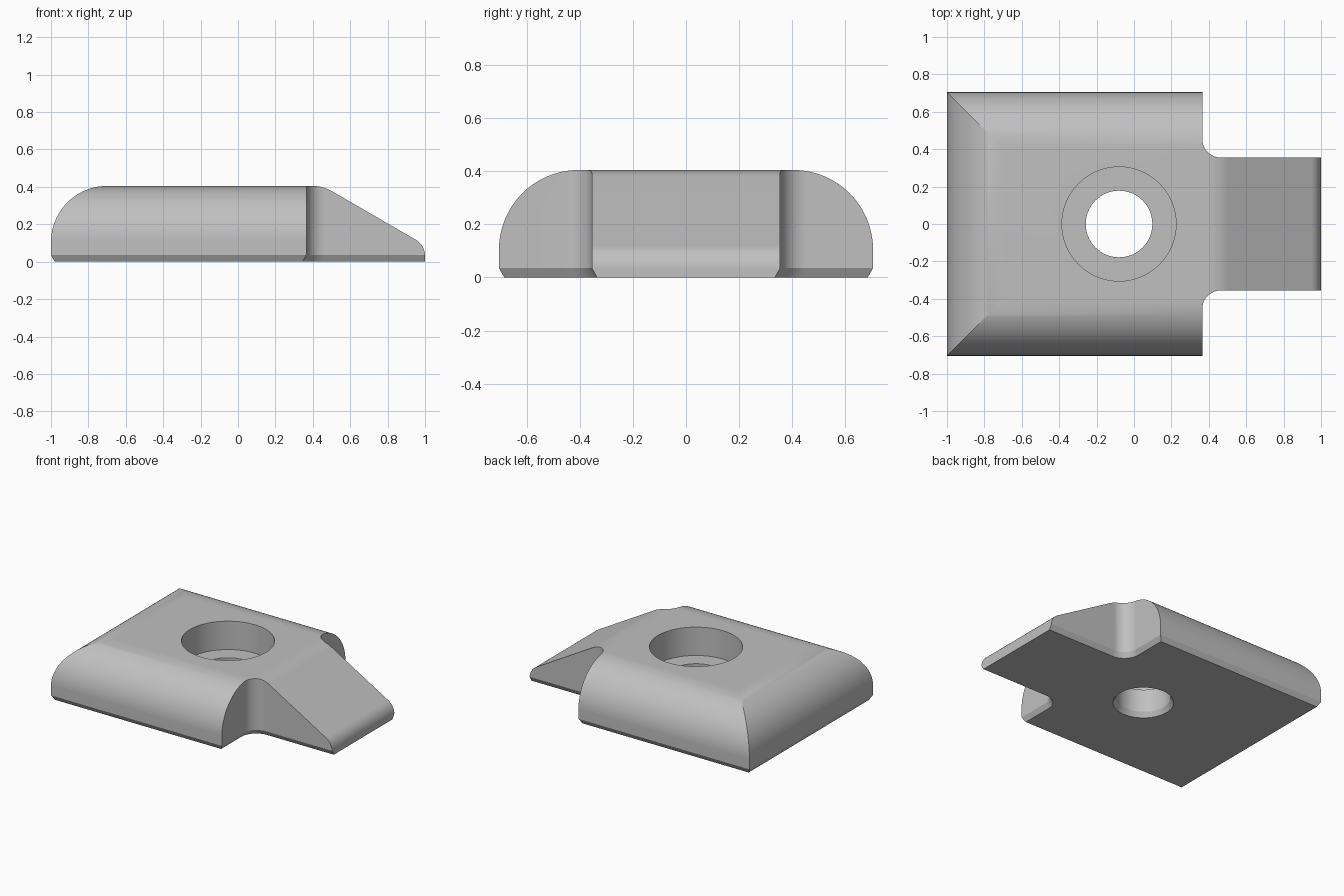
import bpy, bmesh
from math import sin, cos, pi, radians

if "Cube" in bpy.data.objects:
    bpy.data.objects.remove(bpy.data.objects["Cube"], do_unlink=True)

HEIGHT, ROUND, CHAMFER, BEVEL_Z = 0.405, 0.3, 0.02, 0.035
HALF_W, NECK_W, SHOULDER_X, FILLET = 0.705, 0.355, 0.365, 0.1
HOLE_X = -0.08

steel = bpy.data.materials.new("steel_grey")
steel.use_nodes = True
grey = (0.53, 0.53, 0.53, 1)
steel.diffuse_color = grey
steel.node_tree.nodes["Principled BSDF"].inputs["Base Color"].default_value = grey


def arc(cx, cy, r, start, end, steps=24):
    angles = [radians(start + (end - start) * i / steps) for i in range(steps + 1)]
    return [(cx + r * cos(a), cy + r * sin(a)) for a in angles]


def loft(name, rings):
    """Closed solid skinned through rings of equal point count."""
    bm = bmesh.new()
    loops = [[bm.verts.new(p) for p in ring] for ring in rings]
    n = len(loops[0])
    for a, b in zip(loops, loops[1:]):
        for i in range(n):
            j = (i + 1) % n
            bm.faces.new((a[i], a[j], b[j], b[i]))
    bm.faces.new(loops[0][::-1])
    bm.faces.new(loops[-1])
    bmesh.ops.recalc_face_normals(bm, faces=bm.faces)
    mesh = bpy.data.meshes.new(name)
    bm.to_mesh(mesh)
    bm.free()
    mesh.materials.append(steel)
    obj = bpy.data.objects.new(name, mesh)
    bpy.context.collection.objects.link(obj)
    return obj


def combine(target, tool, operation):
    mod = target.modifiers.new(operation.lower(), "BOOLEAN")
    mod.object, mod.operation, mod.solver = tool, operation, "EXACT"
    bpy.context.view_layer.objects.active = target
    bpy.ops.object.modifier_apply(modifier=mod.name)
    bpy.data.objects.remove(tool, do_unlink=True)


# Side profile: rounded rear, flat top, sloping nose with a rounded tip
crown = 0.2
side = [(-1 + CHAMFER, 0), (-1, BEVEL_Z)]
side += arc(-1 + ROUND, HEIGHT - ROUND, ROUND, 180, 90)
side += arc(0.4, HEIGHT - crown, crown, 90, 60, 10)
side += arc(0.9, 0.031, 0.1, 60, 0, 12)
side += [(1, 0)]
body = loft("clamp_body", [[(x, y, z) for x, z in side] for y in (-1, 1)])

# Cross-section: both long edges rounded above, bevelled below
half = [(HALF_W - 2 * CHAMFER, -BEVEL_Z), (HALF_W, BEVEL_Z)]
half += arc(HALF_W - ROUND, HEIGHT - ROUND, ROUND, 0, 90)
section = half + [(-y, z) for y, z in reversed(half)]
combine(body, loft("section_tool", [[(x, y, z) for y, z in section] for x in (-1.2, 1.2)]),
        "INTERSECT")


# Plan: wide body with filleted shoulders narrowing to the nose
def plan(inset, z):
    edge = [(-1.1, 0.8), (SHOULDER_X - inset, 0.8)]
    edge += arc(SHOULDER_X + FILLET, NECK_W + FILLET, FILLET + inset, 180, 270, 20)
    edge += [(1.1, NECK_W - inset)]
    edge += [(x, -y) for x, y in reversed(edge)]
    return [(x, y, z) for x, y in edge]


combine(body, loft("plan_tool", [plan(2 * CHAMFER, -BEVEL_Z), plan(0, BEVEL_Z), plan(0, 0.6)]),
        "INTERSECT")

# Bolt hole: bevelled mouth below, through hole, wide counterbore above
steps = [(0.218, -BEVEL_Z), (0.178, BEVEL_Z), (0.178, 0.2), (0.305, 0.2), (0.305, 0.6)]
rings = [[(x, y, z) for x, y in arc(HOLE_X, 0, r, 0, 360, 64)[:-1]] for r, z in steps]
combine(body, loft("hole_tool", rings), "DIFFERENCE")

# Smooth curves, crisp edges
bpy.ops.object.select_all(action="DESELECT")
body.select_set(True)
bpy.context.view_layer.objects.active = body
bpy.ops.object.shade_smooth_by_angle(angle=radians(20))
weighted = body.modifiers.new("weighted_normals", "WEIGHTED_NORMAL")
weighted.keep_sharp = True
